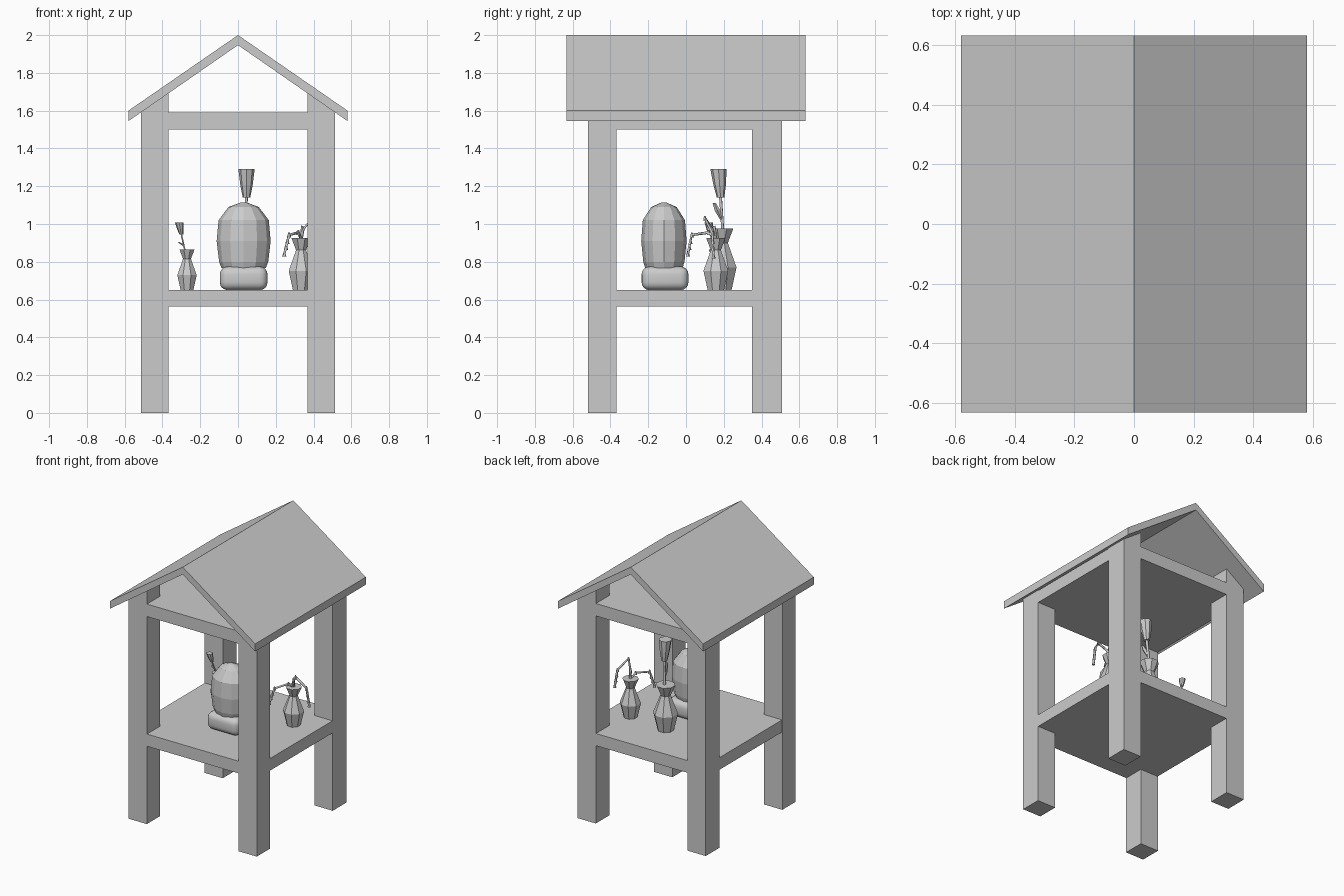
import bpy, bmesh, math
from mathutils import Vector

if "Cube" in bpy.data.objects:
    bpy.data.objects.remove(bpy.data.objects["Cube"])

stone = bpy.data.materials.new("plain_grey")
stone.diffuse_color = (0.6, 0.6, 0.6, 1)
stone.use_nodes = True
stone.node_tree.nodes["Principled BSDF"].inputs["Base Color"].default_value = stone.diffuse_color


def finish(name, bm):
    bmesh.ops.recalc_face_normals(bm, faces=bm.faces[:])
    me = bpy.data.meshes.new(name)
    bm.to_mesh(me)
    bm.free()
    me.materials.append(stone)
    ob = bpy.data.objects.new(name, me)
    bpy.context.collection.objects.link(ob)
    return ob


def prism(name, profile, y0, y1):
    """Extrude an x-z profile along y."""
    bm = bmesh.new()
    a = [bm.verts.new((x, y0, z)) for x, z in profile]
    b = [bm.verts.new((x, y1, z)) for x, z in profile]
    n = len(a)
    bm.faces.new(a)
    bm.faces.new(b[::-1])
    for i in range(n):
        bm.faces.new((a[i], a[(i + 1) % n], b[(i + 1) % n], b[i]))
    return finish(name, bm)


def rings(name, sections, sides, ys=1.0, turn=0.0):
    """Loft horizontal rings given as (x, y, z, radius)."""
    bm = bmesh.new()
    loops = []
    for x, y, z, r in sections:
        loops.append([bm.verts.new((x + r * math.cos(turn + i * math.tau / sides),
                                    y + r * ys * math.sin(turn + i * math.tau / sides), z))
                      for i in range(sides)])
    bm.faces.new(loops[0])
    bm.faces.new(loops[-1])
    for a, b in zip(loops, loops[1:]):
        for i in range(sides):
            j = (i + 1) % sides
            bm.faces.new((a[i], a[j], b[j], b[i]))
    return finish(name, bm)


def stalk(name, pts, r):
    cu = bpy.data.curves.new(name, 'CURVE')
    cu.dimensions = '3D'
    cu.bevel_depth = r
    cu.bevel_resolution = 0
    cu.use_fill_caps = True
    sp = cu.splines.new('POLY')
    sp.points.add(len(pts) - 1)
    for p, co in zip(sp.points, pts):
        p.co = (*co, 1)
    cu.materials.append(stone)
    ob = bpy.data.objects.new(name, cu)
    bpy.context.collection.objects.link(ob)


# Roof: two sloping slabs joined at the ridge
prism("roof", [(-0.58, 1.6), (0, 2.0), (0.58, 1.6), (0.58, 1.545), (0, 1.947), (-0.58, 1.545)], -0.632, 0.632)

# Four posts cut to the roof slope
for side, s in (("left", -1), ("right", 1)):
    for end, y0, y1 in (("front", -0.518, -0.368), ("back", 0.35, 0.507)):
        prism(f"{end}_{side}_post",
              [(s * 0.367, 0), (s * 0.513, 0), (s * 0.513, 1.595), (s * 0.367, 1.695)], y0, y1)

# Shelf and ceiling slabs, flush with the posts
for name, z0, z1 in (("shelf", 0.562, 0.65), ("ceiling", 1.5, 1.59)):
    prism(name, [(-0.511, z0), (0.511, z0), (0.511, z1), (-0.511, z1)], -0.516, 0.505)

# Rounded cushion stone under the statue
bm = bmesh.new()
bmesh.ops.create_cube(bm, size=1)
for v in bm.verts:
    v.co = Vector((0.03 + v.co.x * 0.253, -0.111 + v.co.y * 0.248, 0.7125 + v.co.z * 0.125))
bmesh.ops.bevel(bm, geom=bm.edges[:], offset=0.042, segments=4, profile=0.5, affect='EDGES')
base = finish("statue_base", bm)
for p in base.data.polygons:
    p.use_smooth = True

# Egg-shaped standing stone
rings("standing_stone",
      [(0.03, -0.117, z, r) for z, r in ((0.768, 0.118), (0.80, 0.13), (0.91, 0.143), (1.02, 0.133),
                                         (1.09, 0.08), (1.114, 0.015))], 12, 0.84)


# Vases share one profile scaled by height
def vase(name, x, y, h):
    prof = ((0, 0.17), (0.37, 0.258), (0.77, 0.105), (1, 0.2))
    rings(name, [(x, y, 0.65 + t * h, r * h) for t, r in prof], 8, 1, math.pi / 8)


vase("left_vase", -0.27, 0.16, 0.215)
vase("middle_vase", 0.03, 0.19, 0.325)
vase("right_vase", 0.334, 0.158, 0.275)


# Tulip: stem, leaf and flared cup
def tulip(name, start, cup, top, k, leaf):
    stalk(name + "_stem", [start, cup], 0.01 * k)
    c, t = Vector(cup), Vector(top)
    rings(name + "_flower", [(*c, 0.02 * k), (*c.lerp(t, 0.45), 0.033 * k), (*t, 0.043 * k)], 8)
    m = Vector(start).lerp(c, 0.3)
    rings(name + "_leaf", [(*m, 0.005 * k), (*(m.lerp(Vector(leaf), 0.6)), 0.016 * k),
                           (*leaf, 0.009 * k)], 5)


tulip("middle_tulip", (0.035, 0.195, 0.96), (0.045, 0.183, 1.14), (0.045, 0.172, 1.29), 1.0, (0.05, 0.15, 1.11))
tulip("left_tulip", (-0.28, 0.155, 0.855), (-0.3, 0.13, 0.945), (-0.312, 0.12, 1.008), 0.52, (-0.315, 0.15, 0.905))

# Drooping sprays in the right vase, with small buds
sprays = {
    "inner_spray": [(0.334, 0.158, 0.92), (0.32, 0.12, 0.955), (0.27, 0.03, 0.942), (0.245, 0.01, 0.84)],
    "outer_spray": [(0.336, 0.156, 0.92), (0.345, 0.14, 0.97), (0.39, 0.10, 1.03),
                    (0.45, 0.14, 0.95), (0.468, 0.145, 0.83)],
}
for name, pts in sprays.items():
    stalk(name, pts, 0.008)
    bm = bmesh.new()
    a, b = Vector(pts[-2]), Vector(pts[-1])
    for co in (a, a.lerp(b, 0.35), a.lerp(b, 0.65), b, Vector(pts[-3])):
        new = bmesh.ops.create_cone(bm, segments=5, radius1=0.012, radius2=0.004, depth=0.025, cap_ends=True)
        bmesh.ops.translate(bm, verts=new["verts"], vec=co)
    finish(name + "_buds", bm)
stalk("upright_sprig", [(0.334, 0.158, 0.92), (0.34, 0.15, 0.99)], 0.008)
